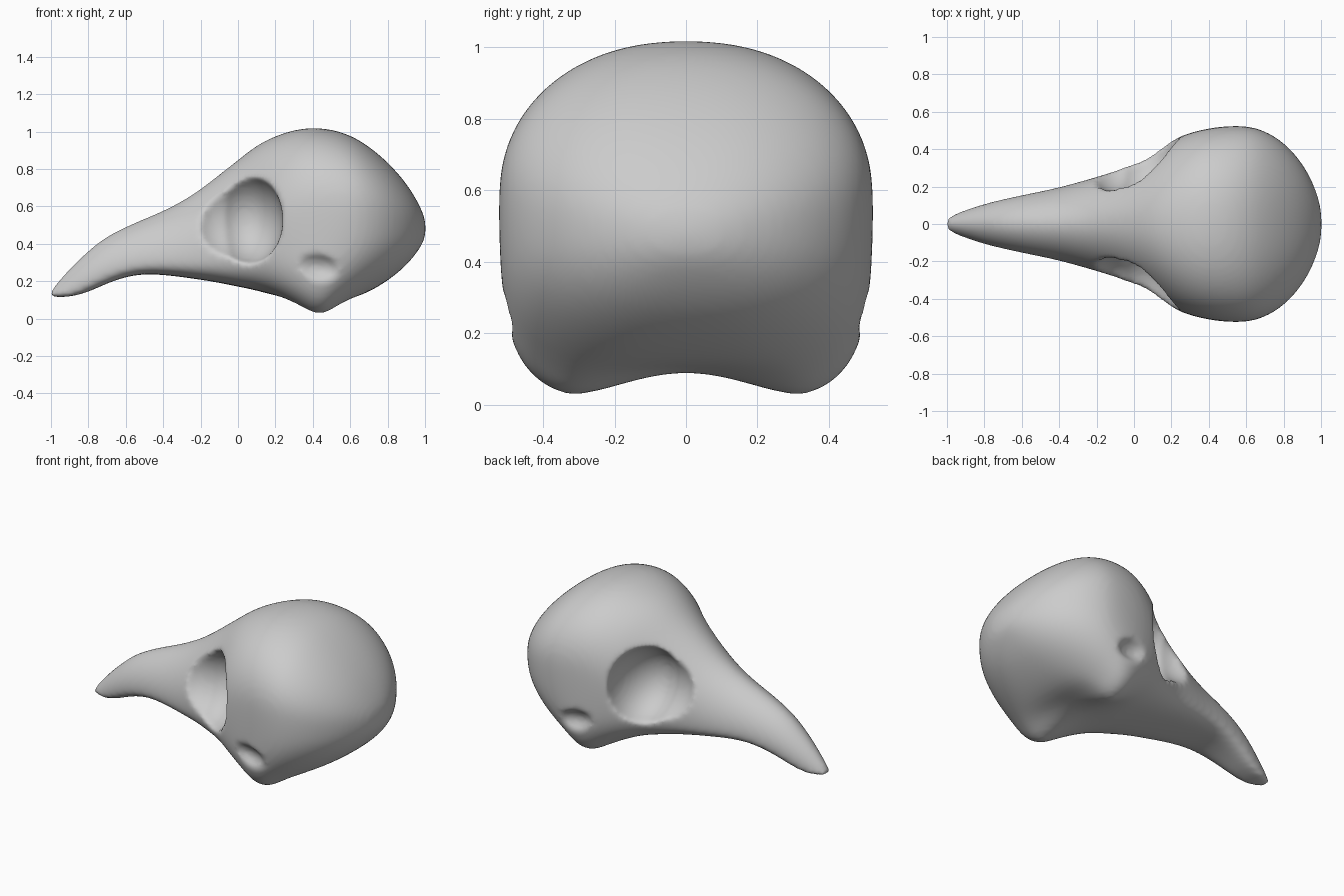
import bpy, bmesh
from math import sin, cos, pi

if "Cube" in bpy.data.objects:
    bpy.data.objects.remove(bpy.data.objects["Cube"])

bone = bpy.data.materials.new("bone grey")
bone.use_nodes = True
bone.diffuse_color = (0.6, 0.6, 0.6, 1)
bone.node_tree.nodes["Principled BSDF"].inputs["Base Color"].default_value = (0.6, 0.6, 0.6, 1)

# Cross-sections from beak tip to back of head:
# x, top z, bottom z, half width, height of widest point, lower squareness
SECTIONS = [
    (-1.01, .135, .075, .03, .11, .8), (-.97, .19, .06, .05, .11, .7),
    (-.9, .27, .095, .075, .16, .6), (-.8, .365, .14, .108, .22, .6),
    (-.7, .445, .19, .133, .27, .6), (-.55, .515, .24, .165, .31, .6),
    (-.4, .575, .235, .195, .32, .6), (-.25, .655, .215, .238, .34, .6),
    (-.12, .755, .195, .275, .37, .6), (0, .85, .17, .33, .4, .6),
    (.1, .93, .15, .385, .45, .6), (.2, .98, .12, .455, .5, .55),
    (.33, 1.02, .05, .5, .56, .48), (.44, 1.022, -.025, .52, .58, .46),
    (.54, 1.005, .05, .528, .58, .55), (.65, .96, .11, .522, .58, .65),
    (.78, .86, .185, .46, .55, .75), (.89, .74, .27, .345, .52, .8),
    (.96, .63, .355, .22, .5, .85), (1.005, .53, .43, .08, .48, .9)]
SIDES = 32
PALATE = .115


def spow(v, p):
    return abs(v) ** p * (1 if v >= 0 else -1)


def section_ring(bm, x, top, bottom, half, mid, square):
    ring = []
    upper = 1.1 - .2 * min(max((x + .3) / .6, 0), 1)
    for i in range(SIDES):
        a = 2 * pi * i / SIDES
        s, c = sin(a), cos(a)
        y = half * spow(c, upper if s >= 0 else square)
        if s >= 0:
            z = mid + (top - mid) * s ** upper
        else:
            z = mid - (mid - bottom) * (-s) ** square
            # Hollow between the two jaw knobs
            t = min(max((.3 - abs(y)) / .17, 0), 1)
            z += max(PALATE - z, 0) * t * t * (3 - 2 * t)
        ring.append(bm.verts.new((x, y, z)))
    return ring


def ellipsoid(name, centre, radii, tilt=0):
    bpy.ops.mesh.primitive_uv_sphere_add(segments=32, ring_count=20, location=centre,
                                         rotation=(0, tilt, 0))
    ob = bpy.context.object
    ob.name = name
    ob.scale = radii
    ob.hide_render = True
    ob.hide_viewport = True
    return ob


# Lofted beak and braincase, with jaw knobs at the lower corners
bm = bmesh.new()
rings = [section_ring(bm, *row) for row in SECTIONS]
for a, b in zip(rings, rings[1:]):
    for i in range(SIDES):
        j = (i + 1) % SIDES
        bm.faces.new((a[i], a[j], b[j], b[i]))
bm.faces.new(rings[0])
bm.faces.new(rings[-1])
bmesh.ops.recalc_face_normals(bm, faces=bm.faces)
mesh = bpy.data.meshes.new("bird_skull")
bm.to_mesh(mesh)
bm.free()
skull = bpy.data.objects.new("bird_skull", mesh)
bpy.context.collection.objects.link(skull)
skull.data.materials.append(bone)
sub = skull.modifiers.new("rounding", "SUBSURF")
sub.levels = sub.render_levels = 2

# Eye sockets, their open front hollows, and dents above the jaw flares
cutters = []
for side, word in ((1, "left"), (-1, "right")):
    cutters += [
        ellipsoid(word + "_socket_cutter", (.035, side * .4, .54), (.205, .28, .25), -.15),
        ellipsoid(word + "_socket_front_cutter", (-.07, side * .4, .55), (.22, .24, .24), -.3),
        ellipsoid(word + "_ear_dent_cutter", (.42, side * .57, .27), (.16, .11, .09), .2)]
for cutter in cutters:
    cut = skull.modifiers.new(cutter.name, "BOOLEAN")
    cut.operation = "DIFFERENCE"
    cut.object = cutter
    cut.solver = "EXACT"

# Fuse everything into one soft bone surface
remesh = skull.modifiers.new("fuse", "REMESH")
remesh.mode = "VOXEL"
remesh.voxel_size = .016
soften = skull.modifiers.new("soften", "SMOOTH")
soften.factor = .5
soften.iterations = 8

bpy.ops.object.select_all(action="DESELECT")
skull.select_set(True)
bpy.context.view_layer.objects.active = skull
bpy.ops.object.convert(target="MESH")
for cutter in cutters:
    bpy.data.objects.remove(cutter)
bpy.ops.object.shade_smooth()
